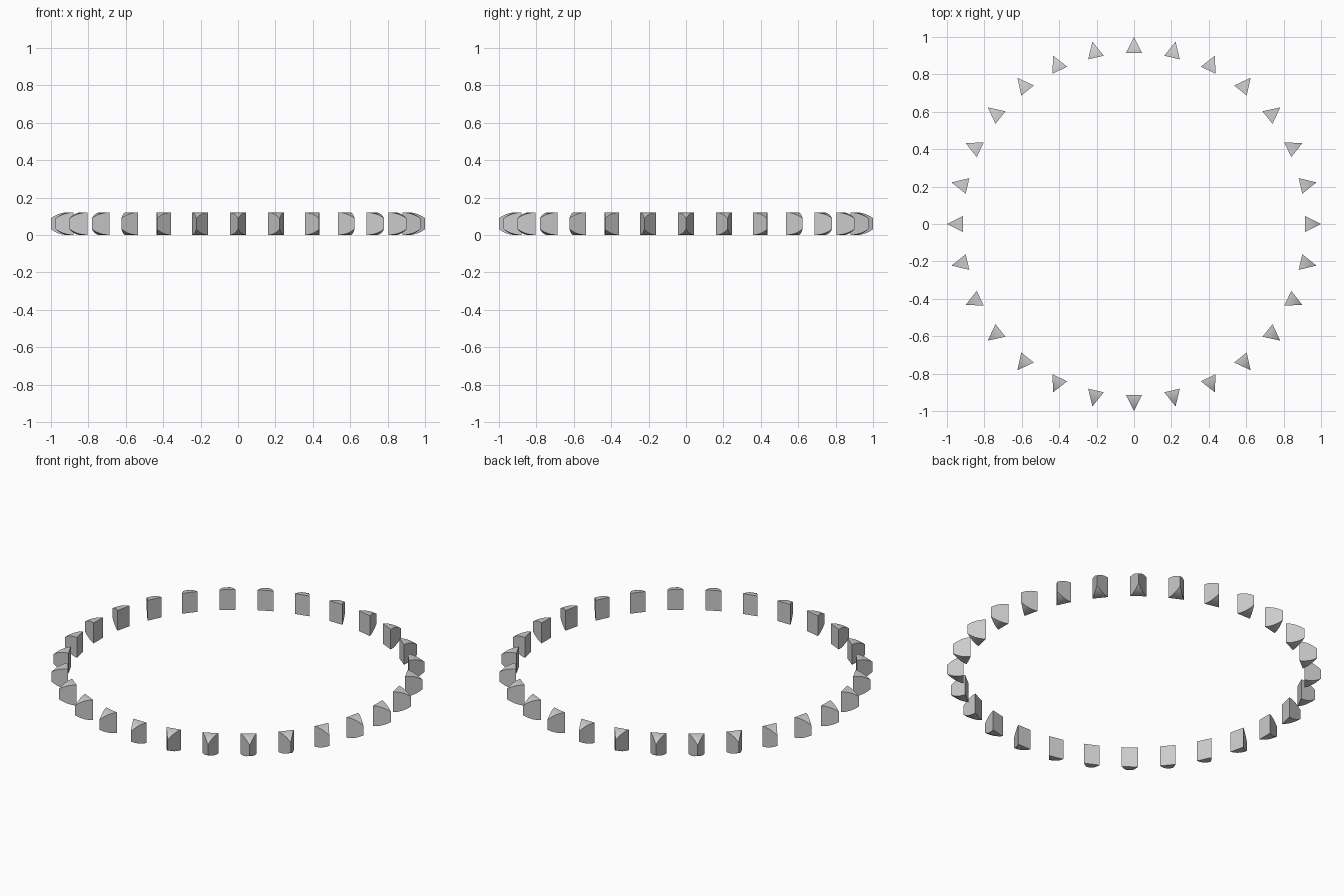
import bpy, bmesh, math
from mathutils import Matrix

if "Cube" in bpy.data.objects:
    bpy.data.objects.remove(bpy.data.objects["Cube"])

COUNT = 28
R_IN, R_OUT = 0.913, 1.0   # base and tip radius
HALF_W = 0.043             # half width at the base
HEIGHT, DROP = 0.12, 0.031 # full height, rounding at the tip
STEPS = 8


def add_tooth(bm, angle):
    """Triangular wedge whose top and bottom curve in towards the outer tip."""
    rot = Matrix.Rotation(angle, 4, 'Z')
    top, bottom = [], []
    for ring, sign in ((bottom, 0), (top, 1)):
        for i in range(STEPS + 1):
            t = i / STEPS
            r = R_IN + (R_OUT - R_IN) * t
            w = HALF_W * (1 - t)
            d = DROP * t ** 2.1
            z = HEIGHT - d if sign else d
            ys = (-w, w) if i < STEPS else (0,)
            vs = [bm.verts.new((r, y, z)) for y in ys]
            for v in vs:
                v.co = rot @ v.co
            ring.append((vs[0], vs[-1]))
    faces = []
    # curved top and bottom
    for ring in (top, bottom):
        for a, b in zip(ring, ring[1:]):
            f = [a[0], b[0], b[1], a[1]]
            faces.append(bm.faces.new(list(dict.fromkeys(f))))
    # two flat flanks and the inner base
    for k in (0, 1):
        faces.append(bm.faces.new([p[k] for p in bottom] + [p[k] for p in reversed(top)]))
    faces.append(bm.faces.new([bottom[0][0], bottom[0][1], top[0][1], top[0][0]]))
    bmesh.ops.recalc_face_normals(bm, faces=faces)


# ring of separate teeth
bm = bmesh.new()
for n in range(COUNT):
    add_tooth(bm, 2 * math.pi * n / COUNT)
mesh = bpy.data.meshes.new("tooth_ring")
bm.to_mesh(mesh)
bm.free()
ring = bpy.data.objects.new("tooth_ring", mesh)
bpy.context.collection.objects.link(ring)
bpy.context.view_layer.objects.active = ring
ring.select_set(True)
bpy.ops.object.shade_smooth_by_angle(angle=math.radians(30))
